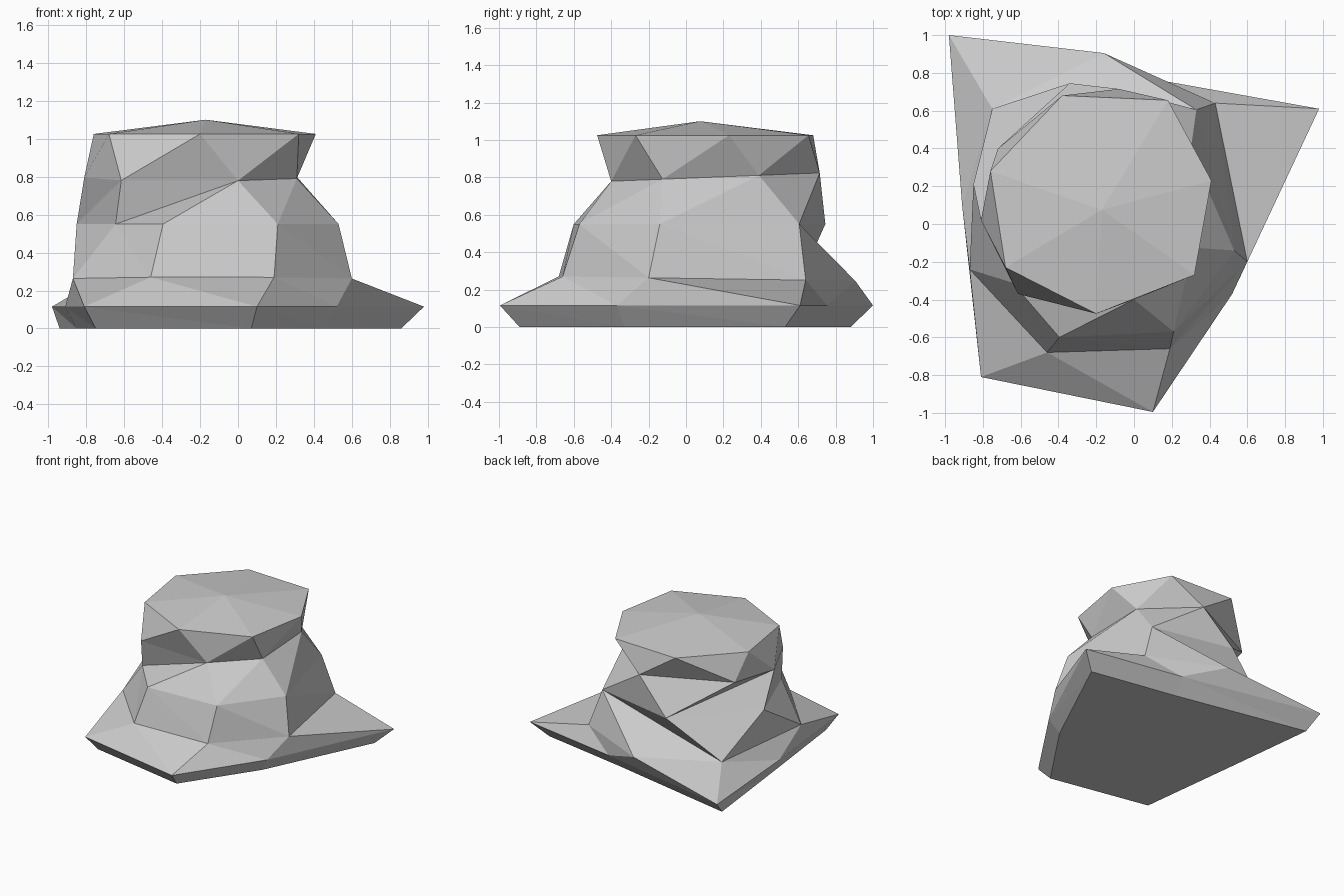
import bpy, bmesh

if "Cube" in bpy.data.objects:
    bpy.data.objects.remove(bpy.data.objects["Cube"])

# Seven-sided horizontal outlines, listed from the bottom up: (height, tilt along y, points)
LAYERS = [
    # underside
    (0.00, 0.0, [(-.94, .88), (-.85, .1), (-.75, -.73), (.07, -.89), (.45, -.33), (.86, .53), (.14, .66)]),
    # wide foot rim
    (0.115, 0.0, [(-.98, 1), (-.91, .1), (-.81, -.81), (.10, -.995), (.52, -.37), (.98, .61), (.17, .755)]),
    # lower body
    (0.26, -.015, [(-.75, .61), (-.87, -.24), (-.46, -.68), (.19, -.66), (.6, -.2), (.43, .64), (-.16, .905)]),
    # upper body
    (0.55, 0.0, [(-.85, .21), (-.645, -.31), (-.395, -.6), (.21, -.57), (.53, -.14), (.33, .605), (-.34, .745)]),
    # neck
    (0.795, .04, [(-.81, .02), (-.615, -.37), (0, -.4), (.31, -.125), (.3, .39), (-.08, .715), (-.72, .40)]),
    # cap rim
    (1.025, 0.0, [(-.76, .28), (-.68, -.23), (-.2, -.475), (.32, -.27), (.41, .23), (.18, .655), (-.38, .68)]),
]
# Facet order between neighbouring outlines: L steps along the lower one, U along the upper
STITCHES = ["LU" * 7, "LU" * 7, "LU" * 5 + "LLUU", "ULULLULULULUUL", "UL" * 7]


def stitch(bm, low, up, steps):
    i = j = 0
    n = len(low)
    for s in steps:
        a, b = low[i % n], up[j % n]
        if s == "L":
            i += 1
            bm.faces.new((a, low[i % n], b))
        else:
            j += 1
            bm.faces.new((a, up[j % n], b))


# Faceted boulder body
bm = bmesh.new()
rings = [[bm.verts.new((x, y, z + tilt * y)) for x, y in pts] for z, tilt, pts in LAYERS]
for low, up, steps in zip(rings, rings[1:], STITCHES):
    stitch(bm, low, up, steps)

# Flat underside and shallow pointed top
bm.faces.new(rings[0])
apex = bm.verts.new((-.17, .075, 1.10))
top = rings[-1]
for k in range(len(top)):
    bm.faces.new((top[k], top[(k + 1) % len(top)], apex))

bmesh.ops.recalc_face_normals(bm, faces=bm.faces)
mesh = bpy.data.meshes.new("boulder")
bm.to_mesh(mesh)
bm.free()
bpy.context.collection.objects.link(bpy.data.objects.new("boulder", mesh))
